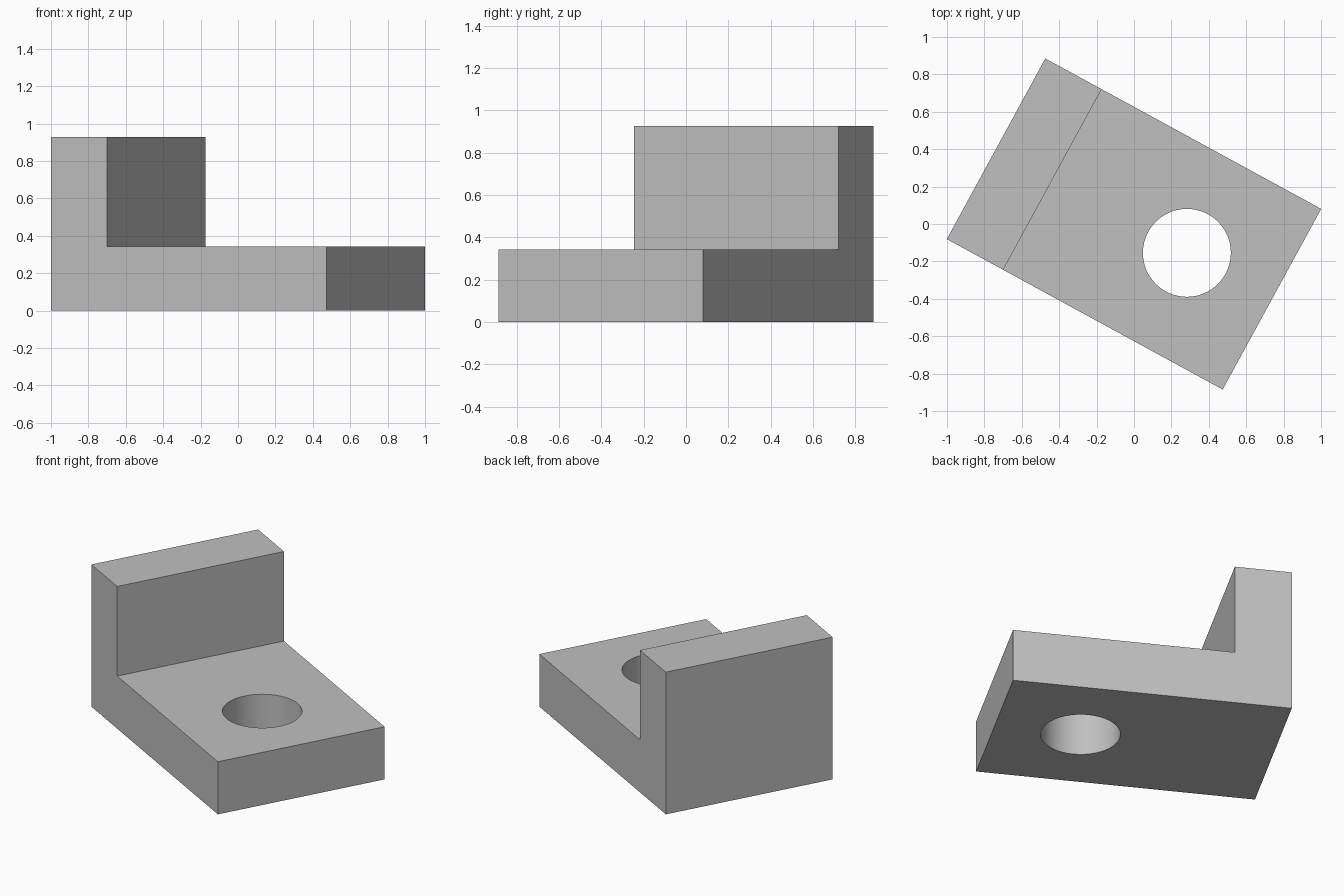
import bpy, bmesh, math

cube = bpy.data.objects.get("Cube")
if cube:
    bpy.data.objects.remove(cube, do_unlink=True)

LENGTH, WIDTH, HEIGHT = 1.68, 1.1, 0.927
THICK = 0.343
HOLE_X, HOLE_RADIUS = 0.322, 0.235
TURN = math.radians(-28.6)

grey = bpy.data.materials.new("plain_grey")
grey.use_nodes = True
colour = (0.53, 0.53, 0.53, 1)
grey.diffuse_color = colour
grey.node_tree.nodes["Principled BSDF"].inputs["Base Color"].default_value = colour

# L-shaped side profile, extruded across the width
left, right = -LENGTH / 2, LENGTH / 2
profile = [(left, 0), (right, 0), (right, THICK),
           (left + THICK, THICK), (left + THICK, HEIGHT), (left, HEIGHT)]
bm = bmesh.new()
face = bm.faces.new([bm.verts.new((x, -WIDTH / 2, z)) for x, z in profile])
extruded = bmesh.ops.extrude_face_region(bm, geom=[face])
verts = [v for v in extruded["geom"] if isinstance(v, bmesh.types.BMVert)]
bmesh.ops.translate(bm, verts=verts, vec=(0, WIDTH, 0))
bmesh.ops.recalc_face_normals(bm, faces=bm.faces)
mesh = bpy.data.meshes.new("angle_bracket")
bm.to_mesh(mesh)
bm.free()
mesh.materials.append(grey)
bracket = bpy.data.objects.new("angle_bracket", mesh)
bpy.context.collection.objects.link(bracket)

# Round through hole in the base plate
bpy.ops.mesh.primitive_cylinder_add(vertices=96, radius=HOLE_RADIUS, depth=THICK * 2,
                                    location=(HOLE_X, 0, THICK / 2))
cutter = bpy.context.object
cutter.name = "hole_cutter"
cutter.hide_render = True
cutter.data.materials.append(grey)

bpy.ops.object.select_all(action="DESELECT")
bracket.select_set(True)
bpy.context.view_layer.objects.active = bracket
hole = bracket.modifiers.new("bolt_hole", "BOOLEAN")
hole.operation = "DIFFERENCE"
hole.solver = "EXACT"
hole.object = cutter
bpy.ops.object.modifier_apply(modifier=hole.name)
bpy.data.objects.remove(cutter, do_unlink=True)

# Smooth hole wall, sharp outer edges, and the turned stance
bpy.ops.object.shade_smooth_by_angle(angle=math.radians(30))
bracket.rotation_euler.z = TURN
